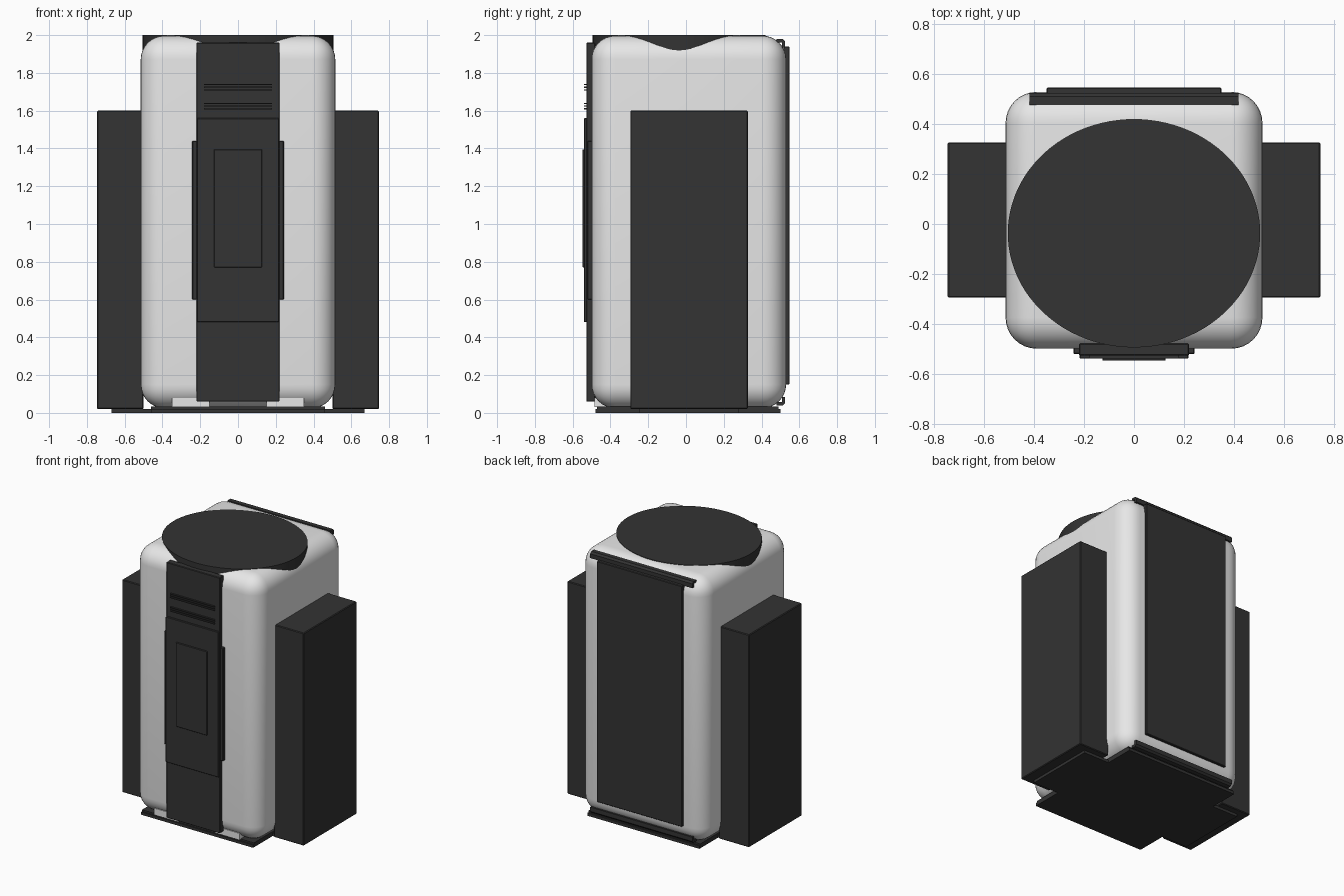
import bpy, bmesh, math

if "Cube" in bpy.data.objects:
    bpy.data.objects.remove(bpy.data.objects["Cube"])


def material(name, rgb):
    m = bpy.data.materials.new(name)
    m.diffuse_color = (*rgb, 1)
    m.use_nodes = True
    m.node_tree.nodes["Principled BSDF"].inputs["Base Color"].default_value = m.diffuse_color
    return m


LIGHT = material("light_grey", (0.8, 0.8, 0.8))
DARK = material("charcoal", (0.033, 0.033, 0.033))


def finish(name, bm, mat):
    bmesh.ops.recalc_face_normals(bm, faces=bm.faces)
    me = bpy.data.meshes.new(name)
    bm.to_mesh(me)
    bm.free()
    me.materials.append(mat)
    ob = bpy.data.objects.new(name, me)
    bpy.context.collection.objects.link(ob)
    return ob


def smooth(ob):
    bpy.context.view_layer.objects.active = ob
    ob.select_set(True)
    bpy.ops.object.shade_smooth_by_angle(angle=math.radians(35))
    ob.select_set(False)


def box(name, x, y, z, mat=DARK, bevel=0.0, segments=1):
    """Box from (min, max) ranges on each axis, optionally with rounded edges."""
    bm = bmesh.new()
    bmesh.ops.create_cube(bm, size=1)
    for v in bm.verts:
        v.co = [r[0] if c < 0 else r[1] for c, r in zip(v.co, (x, y, z))]
    if bevel:
        bmesh.ops.bevel(bm, geom=bm.edges[:], offset=bevel, segments=segments,
                        profile=0.5, affect='EDGES')
    ob = finish(name, bm, mat)
    if segments > 1:
        smooth(ob)
    return ob


def prism(name, outline, axis, lo, hi, mat=DARK):
    """Extrude an outline along x (points are y, z) or along z (points are x, y)."""
    bm = bmesh.new()
    place = (lambda p, d: (d, *p)) if axis == 'x' else (lambda p, d: (*p, d))
    face = bm.faces.new([bm.verts.new(place(p, lo)) for p in outline])
    ext = bmesh.ops.extrude_face_region(bm, geom=[face])
    verts = [e for e in ext['geom'] if isinstance(e, bmesh.types.BMVert)]
    bmesh.ops.translate(bm, verts=verts, vec=place((0, 0), hi - lo))
    return finish(name, bm, mat)


# Rounded main housing
box("housing", (-0.515, 0.515), (-0.5, 0.53), (0.025, 1.997), LIGHT, 0.125, 8)

# Oval lid sunk into the housing top
oval = [(0.506 * math.cos(a), -0.037 + 0.458 * math.sin(a))
        for a in (2 * math.pi * i / 96 for i in range(96))]
smooth(prism("oval_lid", oval, 'z', 1.8, 2.0))

# Side boxes and front foot tabs
for side, s in (("left", -1), ("right", 1)):
    box(side + "_side_box", sorted((s * 0.5, s * 0.747)), (-0.295, 0.327),
        (0.02, 1.6), bevel=0.005)
    box(side + "_foot_tab", sorted((s * 0.15, s * 0.35)), (-0.485, -0.35),
        (0.03, 0.08), LIGHT)

# Cross-shaped base plate
base = [(-0.46, -0.48), (0.46, -0.48), (0.46, -0.25), (0.67, -0.25),
        (0.67, 0.28), (0.46, 0.28), (0.46, 0.5), (-0.46, 0.5),
        (-0.46, 0.28), (-0.67, 0.28), (-0.67, -0.25), (-0.46, -0.25)]
prism("base_plate", base, 'z', 0.0, 0.021)
box("base_step", (-0.46, 0.46), (-0.47, 0.49), (0.015, 0.033))

# Front strip, stacked in layers
box("front_strip", (-0.22, 0.22), (-0.528, -0.48), (0.06, 1.96), bevel=0.004)
box("front_clip", (-0.243, 0.243), (-0.522, -0.49), (0.6, 1.44), bevel=0.004)
box("front_cover", (-0.218, 0.218), (-0.54, -0.52), (0.48, 1.56), bevel=0.003)
box("front_inset_panel", (-0.127, 0.127), (-0.548, -0.53), (0.77, 1.395), bevel=0.003)

# Two groups of thin vent ribs
for g, z0 in enumerate((1.607, 1.707)):
    for i in range(3):
        z = z0 + i * 0.014
        box(f"vent_rib_{g}_{i}", (-0.18, 0.18), (-0.539, -0.525), (z, z + 0.006))

# Back panel and hooked lips along the top and bottom back edges
box("back_panel", (-0.35, 0.35), (0.515, 0.548), (0.15, 1.94), bevel=0.004)
hook = [(0.478, 1.962), (0.478, 1.98), (0.512, 1.98), (0.525, 1.967),
        (0.525, 1.935), (0.508, 1.935), (0.508, 1.962)]
prism("top_back_lip", hook, 'x', -0.42, 0.42)
prism("bottom_back_lip", [(y, 2.02 - z) for y, z in hook], 'x', -0.42, 0.42)
